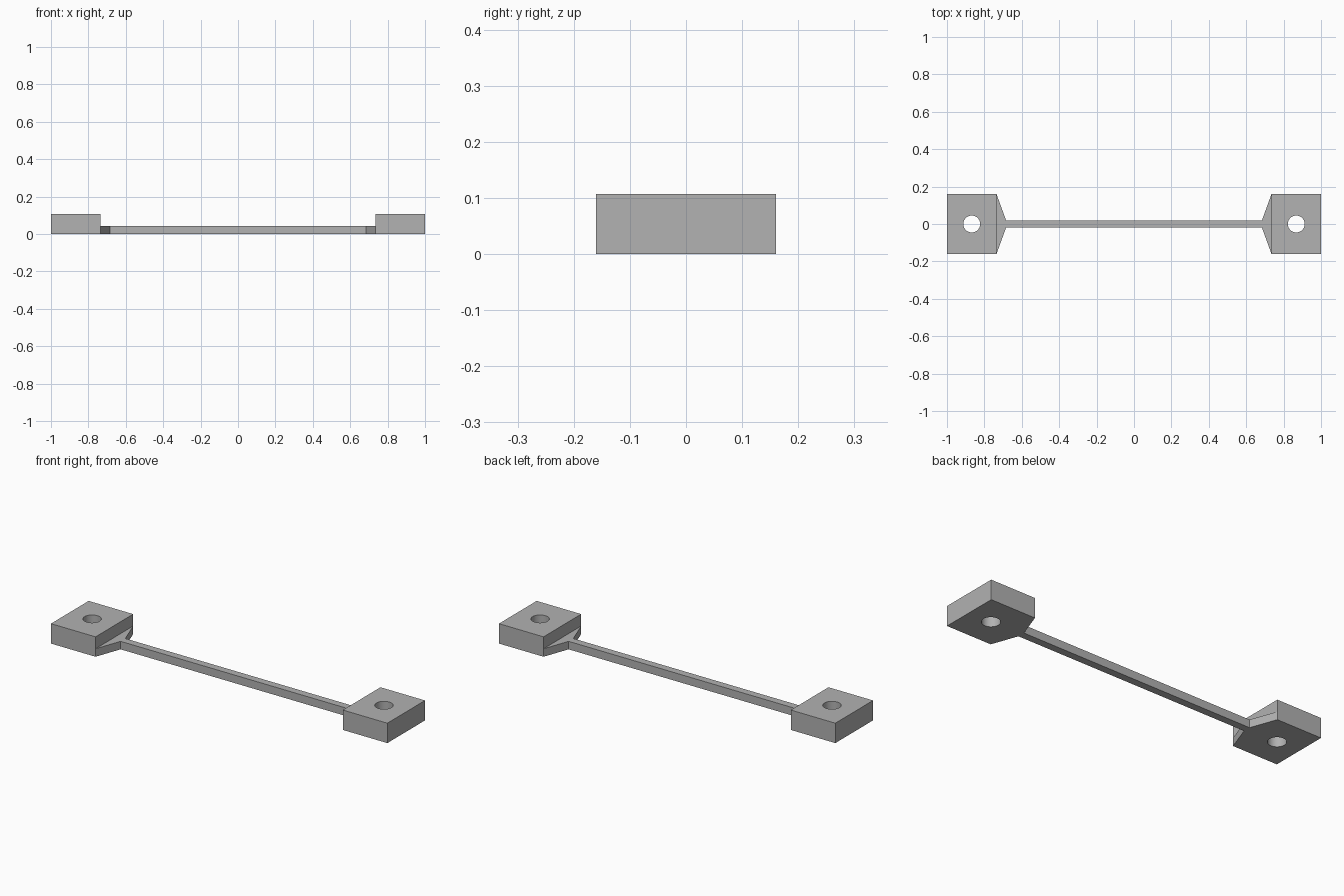
import bpy, bmesh, math
from mathutils import Vector

if "Cube" in bpy.data.objects:
    bpy.data.objects.remove(bpy.data.objects["Cube"], do_unlink=True)

# Main dimensions
HALF_LENGTH, PAD_INNER, TAPER_END = 1.0, 0.735, 0.684
PAD_HALF_WIDTH, PAD_HEIGHT = 0.16, 0.107
BAR_HALF_WIDTH, BAR_HEIGHT = 0.02, 0.043
HOLE_RADIUS, HOLE_SIDES = 0.045, 48

grey = bpy.data.materials.new("plain grey")
grey.use_nodes = True
colour = (0.445, 0.445, 0.445, 1)
grey.diffuse_color = colour
grey.node_tree.nodes["Principled BSDF"].inputs["Base Color"].default_value = colour


def add_plate(name, loops, height):
    """Fill the outline loops (outer first, then holes) and extrude upwards."""
    bm = bmesh.new()
    edges = []
    for loop in loops:
        verts = [bm.verts.new((x, y, 0)) for x, y in loop]
        edges += [bm.edges.new((a, b)) for a, b in zip(verts, verts[1:] + verts[:1])]
    bmesh.ops.triangle_fill(bm, edges=edges, use_beauty=True, use_dissolve=False)
    result = bmesh.ops.extrude_face_region(bm, geom=bm.faces[:], use_keep_orig=True)
    top = [g for g in result["geom"] if isinstance(g, bmesh.types.BMVert)]
    bmesh.ops.translate(bm, verts=top, vec=Vector((0, 0, height)))
    bmesh.ops.recalc_face_normals(bm, faces=bm.faces[:])
    mesh = bpy.data.meshes.new(name)
    bm.to_mesh(mesh)
    bm.free()
    mesh.materials.append(grey)
    obj = bpy.data.objects.new(name, mesh)
    bpy.context.collection.objects.link(obj)
    bpy.ops.object.select_all(action="DESELECT")
    obj.select_set(True)
    bpy.context.view_layer.objects.active = obj
    bpy.ops.object.shade_smooth_by_angle(angle=math.radians(30))
    return obj


# Thick end pads, each with a round through hole
hole_x = (HALF_LENGTH + PAD_INNER) / 2
for name, side in (("left_pad", 1), ("right_pad", -1)):
    square = [(side * x, y) for x, y in (
        (PAD_INNER, -PAD_HALF_WIDTH), (HALF_LENGTH, -PAD_HALF_WIDTH),
        (HALF_LENGTH, PAD_HALF_WIDTH), (PAD_INNER, PAD_HALF_WIDTH))]
    angles = [math.tau * i / HOLE_SIDES for i in range(HOLE_SIDES)]
    hole = [(side * hole_x + HOLE_RADIUS * math.cos(a), HOLE_RADIUS * math.sin(a))
            for a in angles]
    add_plate(name, [square, hole], PAD_HEIGHT)

# Thin connecting bar that flares out to the pads at both ends
quarter = [(PAD_INNER, PAD_HALF_WIDTH), (TAPER_END, BAR_HALF_WIDTH)]
upper = quarter + [(-x, y) for x, y in reversed(quarter)]
lower = [(x, -y) for x, y in reversed(upper)]
add_plate("flared_bar", [upper + lower], BAR_HEIGHT)
